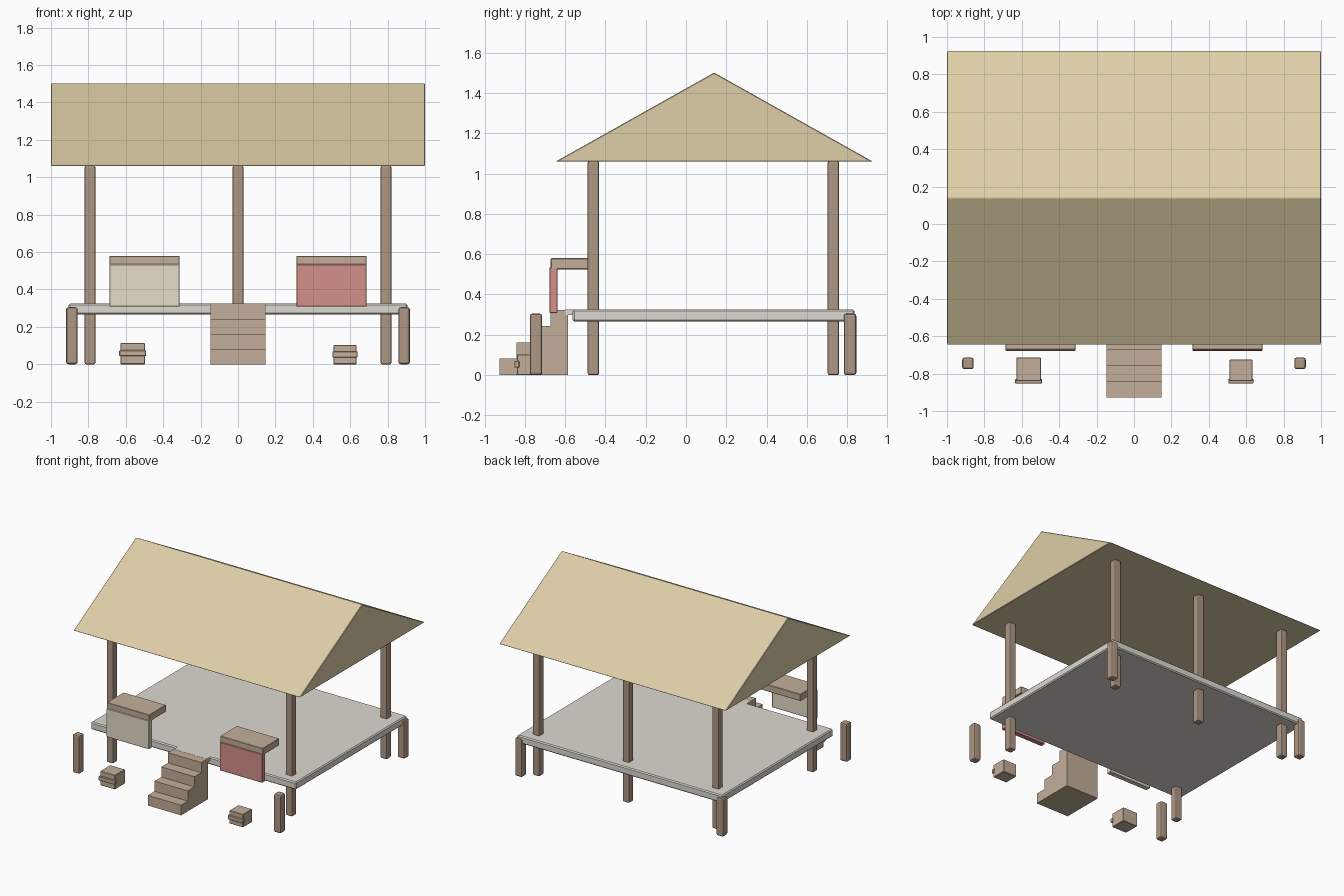
import bpy
import bmesh

if "Cube" in bpy.data.objects:
    bpy.data.objects.remove(bpy.data.objects["Cube"])


def material(name, r, g, b):
    m = bpy.data.materials.new(name)
    m.diffuse_color = (r, g, b, 1)
    m.use_nodes = True
    m.node_tree.nodes["Principled BSDF"].inputs["Base Color"].default_value = m.diffuse_color
    return m


THATCH = material("thatch", 0.73, 0.62, 0.39)
DARK = material("dark_wood", 0.42, 0.31, 0.23)
WOOD = material("wood", 0.55, 0.43, 0.32)
STONE = material("pale_deck", 0.72, 0.70, 0.64)
CREAM = material("cream", 0.78, 0.72, 0.57)
RED = material("red", 0.66, 0.28, 0.25)


def finish(name, bm, mat, bevel, segments=1):
    me = bpy.data.meshes.new(name)
    bmesh.ops.recalc_face_normals(bm, faces=bm.faces)
    bm.to_mesh(me)
    bm.free()
    ob = bpy.data.objects.new(name, me)
    bpy.context.collection.objects.link(ob)
    me.materials.append(mat)
    if bevel:
        mod = ob.modifiers.new("bevel", "BEVEL")
        mod.width, mod.segments = bevel, segments
    return ob


def box(name, x, y, z, mat, bevel=0.003, segments=1):
    """Box from (min, max) ranges on each axis."""
    bm = bmesh.new()
    bmesh.ops.create_cube(bm, size=1)
    for v in bm.verts:
        for i, (lo, hi) in enumerate((x, y, z)):
            v.co[i] = hi if v.co[i] > 0 else lo
    return finish(name, bm, mat, bevel, segments)


def post(name, x, y, width, height, bevel):
    h = width / 2
    box(name, (x - h, x + h), (y - h, y + h), (0, height), DARK, bevel, 2)


# Solid gable roof: triangle profile extruded along x
bm = bmesh.new()
tri = bm.faces.new([bm.verts.new((-1, y, z)) for y, z in
                    ((-0.648, 1.06), (0.928, 1.06), (0.14, 1.502))])
ext = bmesh.ops.extrude_face_region(bm, geom=[tri])["geom"]
bmesh.ops.translate(bm, vec=(2, 0, 0),
                    verts=[g for g in ext if isinstance(g, bmesh.types.BMVert)])
finish("roof", bm, THATCH, 0.004)

# Deck and the lip joining it to the stairs
box("deck", (-0.905, 0.905), (-0.563, 0.837), (0.265, 0.325), STONE, 0.008)
box("deck_lip", (-0.147, 0.147), (-0.60, -0.55), (0.297, 0.325), STONE, 0)

# Roof posts: two in front, three behind
for x, y in ((-0.791, -0.46), (0.791, -0.46),
             (-0.791, 0.732), (0, 0.732), (0.791, 0.732)):
    post("roof_post", x, y, 0.057, 1.062, 0.008)

# Short bollards at the four corners
for x in (-0.888, 0.888):
    for y in (-0.745, 0.815):
        post("corner_bollard", x, y, 0.062, 0.305, 0.012)

# Stairs
for i in range(4):
    y = -0.927 + 0.085 * i
    box("stair_step", (-0.147, 0.147), (y, y + 0.085), (0, 0.081 * (i + 1)), WOOD, 0)

# Counters with a hanging front panel
for side, mat in ((-1, CREAM), (1, RED)):
    x = sorted((0.312 * side, 0.688 * side))
    box("counter_top", x, (-0.672, -0.46), (0.525, 0.58), WOOD)
    box("counter_panel", x, (-0.678, -0.638), (0.308, 0.535), mat)

# Small crates with a bar across the front
for x, w, back, h, bar in ((-0.563, 0.132, -0.714, 0.113, 0.043),
                           (0.572, 0.122, -0.725, 0.103, 0.037)):
    box("crate", (x - w / 2, x + w / 2), (-0.84, back), (0, h), WOOD)
    w += 0.012
    box("crate_bar", (x - w / 2, x + w / 2), (-0.853, -0.828), (bar, bar + 0.032), WOOD)
